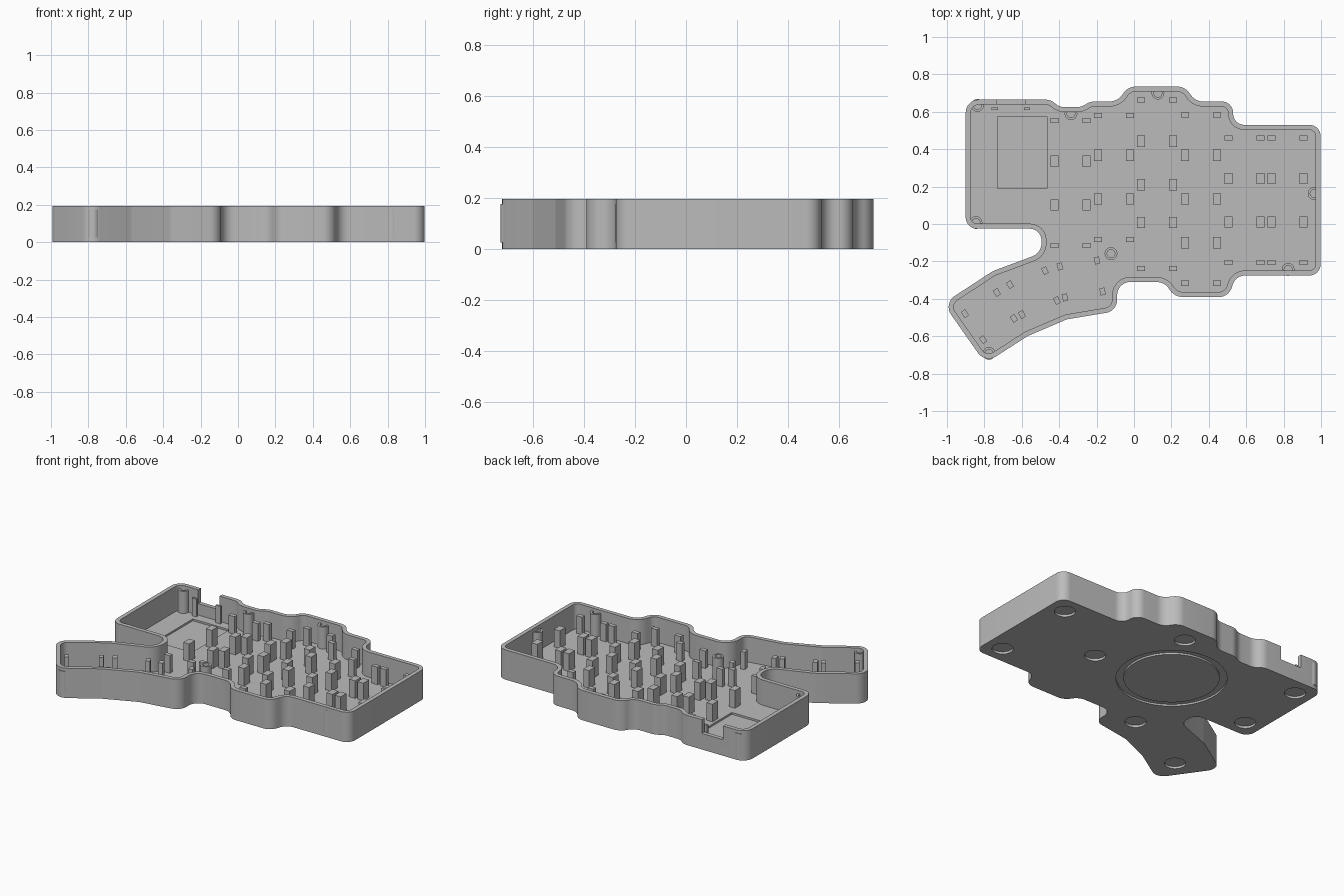
import bpy, bmesh, math
from mathutils import Vector, Matrix

if "Cube" in bpy.data.objects:
    bpy.data.objects.remove(bpy.data.objects["Cube"])

HEIGHT, FLOOR, WALL = 0.195, 0.03, 0.027
POST_TOP, BLOCK_TOP = 0.175, 0.145

grey = bpy.data.materials.new("plain grey")
grey.diffuse_color = (0.5, 0.5, 0.5, 1)
grey.use_nodes = True
grey.node_tree.nodes["Principled BSDF"].inputs["Base Color"].default_value = grey.diffuse_color


def finish(name, bm):
    bmesh.ops.recalc_face_normals(bm, faces=bm.faces)
    me = bpy.data.meshes.new(name)
    bm.to_mesh(me)
    bm.free()
    me.materials.append(grey)
    ob = bpy.data.objects.new(name, me)
    bpy.context.collection.objects.link(ob)
    return ob


def prism(name, pts, z0, z1):
    bm = bmesh.new()
    face = bm.faces.new([bm.verts.new((x, y, z0)) for x, y in pts])
    new = bmesh.ops.extrude_face_region(bm, geom=[face])["geom"]
    bmesh.ops.translate(bm, vec=(0, 0, z1 - z0),
                        verts=[v for v in new if isinstance(v, bmesh.types.BMVert)])
    return finish(name, bm)


def circle(x, y, r, n=40):
    return [(x + r * math.cos(2 * math.pi * i / n), y + r * math.sin(2 * math.pi * i / n))
            for i in range(n)]


def rect(x0, x1, y0, y1):
    return [(x0, y0), (x1, y0), (x1, y1), (x0, y1)]


def rounded(corners, inset=0.0, steps=8):
    """Fillet each (x, y, radius) corner of a counter-clockwise outline, then inset it."""
    out, n = [], len(corners)
    for i, (x, y, r) in enumerate(corners):
        p = Vector((x, y))
        a = p - Vector(corners[i - 1][:2])
        b = Vector(corners[(i + 1) % n][:2]) - p
        d1, d2 = a.normalized(), b.normalized()
        turn = math.atan2(d1.x * d2.y - d1.y * d2.x, d1.dot(d2))
        s = 1 if turn > 0 else -1
        k = math.tan(abs(turn) / 2)
        length = min(r * k, 0.48 * a.length, 0.48 * b.length)
        r = length / k
        n1 = Vector((d1.y, -d1.x))
        c = p - d1 * length - n1 * r * s
        for j in range(steps + 1):
            nv = Matrix.Rotation(turn * j / steps, 2) @ n1
            out.append(tuple(c + nv * (s * r - inset)))
    return out


def cut(target, cutter):
    mod = target.modifiers.new("cut", "BOOLEAN")
    mod.operation, mod.solver, mod.object = "DIFFERENCE", "EXACT", cutter
    bpy.context.view_layer.objects.active = target
    bpy.ops.object.modifier_apply(modifier=mod.name)
    bpy.data.objects.remove(cutter)


def smooth(ob):
    bpy.ops.object.select_all(action="DESELECT")
    ob.select_set(True)
    bpy.context.view_layer.objects.active = ob
    bpy.ops.object.shade_smooth_by_angle(angle=math.radians(30))


# Outline of the case with corner radii
OUTLINE = [
    (-.90, .665, .07), (-.445, .665, .08), (-.40, .625, .08), (-.28, .625, .1),
    (-.235, .655, .1), (-.085, .655, .09), (-.035, .735, .08), (.275, .735, .08),
    (.325, .655, .09), (.53, .655, .06), (.53, .53, .06), (.998, .53, .06),
    (.998, -.275, .06), (.545, -.275, .07), (.505, -.39, .07), (.215, -.39, .09),
    (.165, -.31, .09), (-.09, -.31, .07), (-.09, -.465, .07), (-.36, -.51, .1),
    (-.57, -.60, .1), (-.795, -.745, .07), (-1.02, -.425, .07), (-.755, -.252, .1),
    (-.495, -.155, .075), (-.495, -.025, .066), (-.90, -.025, .06)]
OUTLINE.reverse()

# Case tray: hollow, connector notch and shallow battery pocket
case = prism("case_tray", rounded(OUTLINE), 0, HEIGHT)
cut(case, prism("hollow_cutter", rounded(OUTLINE, WALL), FLOOR, 0.3))
cut(case, prism("notch_cutter", rect(-.735, -.58, .60, .75), 0.105, 0.3))
cut(case, prism("pocket_cutter", rect(-.73, -.465, .19, .575), 0.018, 0.06))

# Foot recesses and ring groove in the underside
FEET = [(.883, .415), (.883, -.16), (.41, .13), (.118, .61),
        (-.785, .55), (-.785, .09), (-.28, -.32), (-.775, -.545)]
for x, y in FEET:
    cut(case, prism("foot_cutter", circle(x, y, .063), -0.05, 0.015))
groove = prism("groove_cutter", circle(-.11, .215, .33, 64), -0.05, 0.012)
cut(groove, prism("groove_core", circle(-.11, .215, .285, 64), -0.1, 0.1))
cut(case, groove)
smooth(case)

# Screw posts with blind holes
POSTS = [(-.837, .634), (-.337, .59), (.128, .70), (.963, .163),
         (.824, -.243), (-.845, .008), (-.123, -.158), (-.775, -.692)]
for x, y in POSTS:
    post = prism("screw_post", circle(x, y, .034, 32), FLOOR - .005, POST_TOP)
    cut(post, prism("hole_cutter", circle(x, y, .021, 32), 0.05, 0.3))
    smooth(post)


def block(name, x, y, w, d, angle=0):
    bm = bmesh.new()
    h = BLOCK_TOP - FLOOR + .003
    m = (Matrix.Translation((x, y, BLOCK_TOP - h / 2))
         @ Matrix.Rotation(math.radians(angle), 4, "Z") @ Matrix.Diagonal((w, d, h, 1)))
    bmesh.ops.create_cube(bm, size=1, matrix=m)
    finish(name, bm)


# Support blocks: per column, left x, end block heights, middle block heights
COLUMNS = [
    (-.425, (.553, -.115), (.335, .102)),
    (-.193, (.580, -.083), (.367, .133)),
    (.038, (.663, -.238), (.442, .210, .008)),
    (.273, (.583, -.317), (.367, .133, -.100)),
    (.506, (.460, -.206), (.243, .010)),
    (.736, (.460, -.206), (.243, .010))]
for x, ends, middles in COLUMNS:
    for dx in (0, .171):
        for y in ends:
            block("support_end", x + dx, y, .043, .028)
        for y in middles:
            block("support_middle", x + dx, y, .043, .06)

# Angled support blocks under the thumb arm
THUMB = [(-.904, -.479, 35), (-.807, -.618, 35), (-.733, -.366, 33), (-.663, -.324, 33),
         (-.642, -.505, 33), (-.599, -.484, 25), (-.476, -.249, 25), (-.396, -.227, 15),
         (-.412, -.409, 25), (-.369, -.393, 12), (-.198, -.195, 12), (-.168, -.361, 12)]
for x, y, angle in THUMB:
    block("thumb_support", x, y, .028, .038, angle)

# Connector guides beside the notch
for x in (-.745, -.572):
    block("connector_guide", x, .617, .034, .013)
